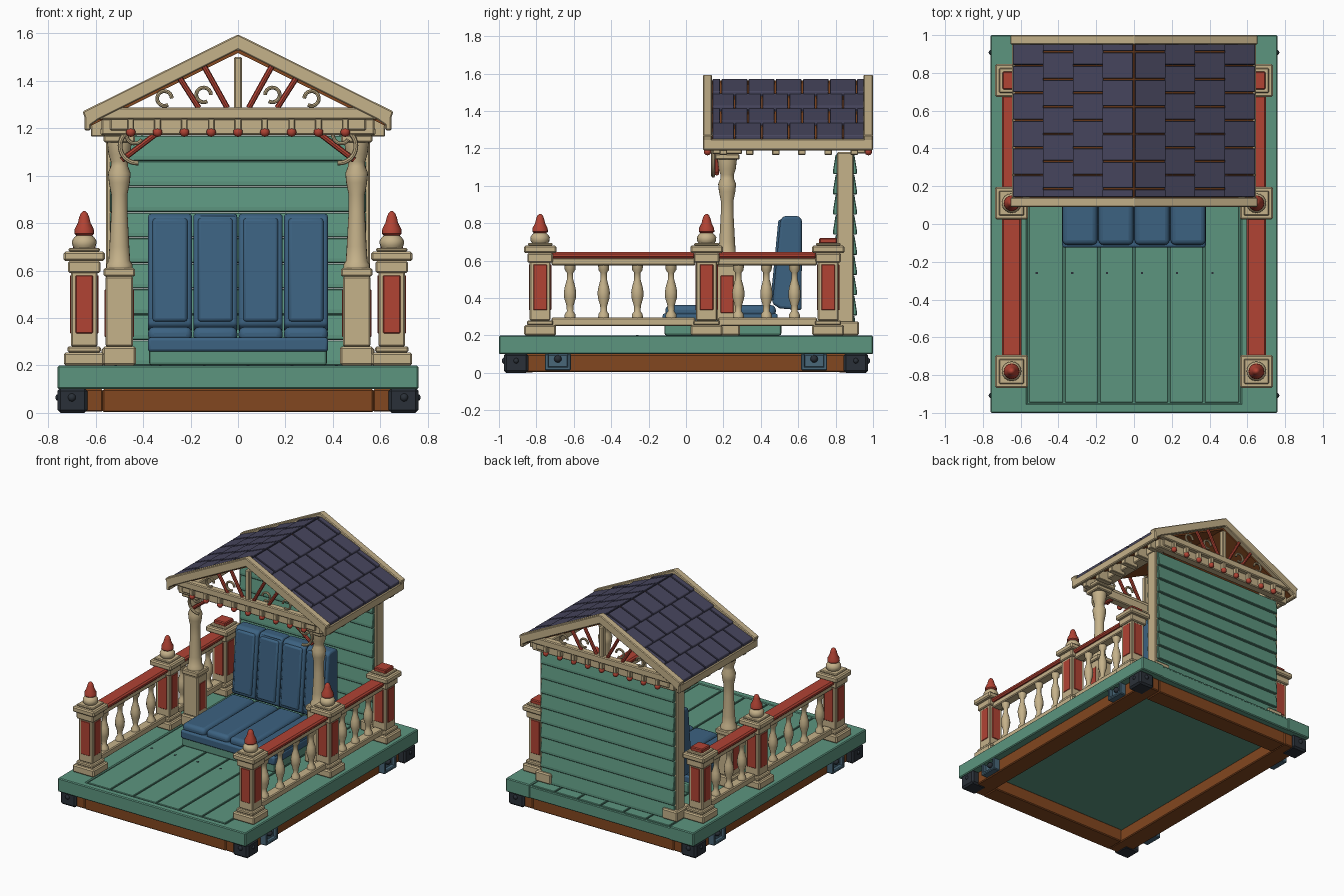
import bpy, bmesh, math
from mathutils import Vector

if "Cube" in bpy.data.objects:
    bpy.data.objects.remove(bpy.data.objects["Cube"])

def mat(name, c):
    m = bpy.data.materials.new(name)
    m.diffuse_color = (*c, 1)
    m.use_nodes = True
    m.node_tree.nodes["Principled BSDF"].inputs["Base Color"].default_value = m.diffuse_color
    return m

GREEN = mat("sage green", (0.107, 0.300, 0.212))
CREAM = mat("cream", (0.560, 0.445, 0.255))
RED = mat("brick red", (0.440, 0.056, 0.034))
BLUE = mat("cushion blue", (0.045, 0.122, 0.220))
SLATE = mat("slate", (0.062, 0.060, 0.110))
BROWN = mat("brown wood", (0.225, 0.063, 0.014))
DARK = mat("dark iron", (0.023, 0.030, 0.040))
STEEL = mat("bracket steel blue", (0.065, 0.135, 0.190))

def finish(name, bm, m, bevel=0, segs=1, smooth=False):
    bmesh.ops.recalc_face_normals(bm, faces=bm.faces[:])
    me = bpy.data.meshes.new(name)
    bm.to_mesh(me)
    bm.free()
    me.materials.append(m)
    o = bpy.data.objects.new(name, me)
    bpy.context.collection.objects.link(o)
    if bevel:
        b = o.modifiers.new("bevel", 'BEVEL')
        b.width, b.segments = bevel, segs
    if smooth:
        bpy.context.view_layer.objects.active = o
        o.select_set(True)
        bpy.ops.object.shade_smooth_by_angle(angle=math.radians(40))
        o.select_set(False)
    return o

def prism(name, pts, axis, a, b, m, bevel=0, segs=1, smooth=False):
    """Extrude a profile: axis 'y' takes (x,z) points, axis 'x' takes (y,z) points."""
    bm = bmesh.new()
    put = (lambda p, t: (p[0], t, p[1])) if axis == 'y' else (lambda p, t: (t, p[0], p[1]))
    lo = [bm.verts.new(put(p, a)) for p in pts]
    hi = [bm.verts.new(put(p, b)) for p in pts]
    bm.faces.new(lo)
    bm.faces.new(hi)
    for i in range(len(pts)):
        j = (i + 1) % len(pts)
        bm.faces.new((lo[i], lo[j], hi[j], hi[i]))
    return finish(name, bm, m, bevel, segs, smooth)

def box(name, x0, x1, y0, y1, z0, z1, m, bevel=0.006, segs=1, smooth=False):
    x0, x1 = min(x0, x1), max(x0, x1)
    return prism(name, [(x0, z0), (x1, z0), (x1, z1), (x0, z1)], 'y', y0, y1, m, bevel, segs, smooth)

def block(name, x, y, h, z0, z1, m, bevel=0.006):
    return box(name, x - h, x + h, y - h, y + h, z0, z1, m, bevel)

def lathe(name, x, y, prof, m, n=16):
    bm = bmesh.new()
    rings = [[bm.verts.new((x + r * math.cos(2 * math.pi * k / n), y + r * math.sin(2 * math.pi * k / n), z))
              for k in range(n)] for z, r in prof]
    for A, B in zip(rings, rings[1:]):
        for k in range(n):
            bm.faces.new((A[k], A[(k + 1) % n], B[(k + 1) % n], B[k]))
    bm.faces.new(rings[0])
    bm.faces.new(rings[-1])
    return finish(name, bm, m, smooth=True)

def tube(name, pts, r, m):
    cu = bpy.data.curves.new(name, 'CURVE')
    cu.dimensions, cu.bevel_depth, cu.bevel_resolution, cu.use_fill_caps = '3D', r, 2, True
    sp = cu.splines.new('POLY')
    sp.points.add(len(pts) - 1)
    for p, c in zip(sp.points, pts):
        p.co = (*c, 1)
    tmp = bpy.data.objects.new(name + "_path", cu)
    bpy.context.collection.objects.link(tmp)
    me = bpy.data.meshes.new_from_object(tmp.evaluated_get(bpy.context.evaluated_depsgraph_get()))
    bpy.data.objects.remove(tmp)
    bm = bmesh.new()
    bm.from_mesh(me)
    return finish(name, bm, m, smooth=True)

def arc(name, x, y, z, r, a0, a1, t, m):
    angs = [math.radians(a0 + (a1 - a0) * k / 14) for k in range(15)]
    return tube(name, [(x + r * math.cos(a), y, z + r * math.sin(a)) for a in angs], t, m)

def ball(name, x, y, z, r, m):
    bm = bmesh.new()
    bmesh.ops.create_uvsphere(bm, u_segments=12, v_segments=8, radius=r)
    bmesh.ops.translate(bm, verts=bm.verts[:], vec=Vector((x, y, z)))
    return finish(name, bm, m, smooth=True)

# deck: slab, boards with gaps, wide side boards
box("deck_slab", -.755, .755, -.995, .995, .10, .19, GREEN)
edges = [-.56, -.37, -.185, 0, .185, .37, .56]
for a, b in zip(edges, edges[1:]):
    box("deck_board", a + .005, b - .005, -.945, .99, .185, .2, GREEN, .003)
    for y in (-.26, .70):
        block("nail", (a + b) / 2 - .05, y, .006, .195, .202, DARK, 0)
box("deck_front_board", -.755, .755, -1, -.95, .10, .2, GREEN)
for s in (-1, 1):
    box("deck_side_board", s * .565, s * .76, -1, 1, .10, .2, GREEN)
    # underframe, corner feet and side brackets
    box("frame_side_beam", s * .57, s * .71, -.955, .955, .005, .10, BROWN)
    box("frame_cross_beam", -.57, .57, s * .885 - .07, s * .885 + .07, .003, .10, BROWN)
    for t in (-1, 1):
        box("corner_foot", s * .635, s * .76, t * .908 - .065, t * .908 + .065, 0, .105, DARK, .012)
        ball("foot_bolt", s * .70, t * .967, .065, .018, DARK)
        ball("foot_bolt", s * .755, t * .908, .065, .015, DARK)
        y = t * .685
        box("side_bracket_plate", s * .70, s * .73, y - .07, y + .07, .02, .10, STEEL)
        box("side_bracket_floor", s * .70, s * .758, y - .07, y + .07, .012, .035, STEEL)
        for e in (-.06, .06):
            box("side_bracket_cheek", s * .70, s * .758, y + e - .01, y + e + .01, .015, .10, STEEL, .004)
        ball("bracket_bolt", s * .735, y, .075, .02, DARK)

    # railing posts with red panels
    x = s * .648
    for y, knob in ((-.78, True), (.11, True), (.76, False)):
        block("post_base", x, y, .086, .2, .255, CREAM, .008)
        block("post_foot", x, y, .070, .255, .28, CREAM)
        block("post_shaft", x, y, .056, .28, .60, CREAM)
        block("post_neck", x, y, .068, .59, .64, CREAM)
        block("post_cap", x, y, .087, .64, .68, CREAM, .008)
        block("post_cap_top", x, y, .066, .68, .695, CREAM, .005)
        box("post_panel_front", x - .036, x + .036, y - .06, y + .06, .335, .58, RED, .003)
        box("post_panel_side", x - .06, x + .06, y - .036, y + .036, .335, .58, RED, .003)
        if knob:
            lathe("finial_base", x, y, [(.69, .04), (.705, .05), (.725, .052), (.74, .042), (.75, .03)], CREAM)
            lathe("finial", x, y, [(.745, .03), (.755, .042), (.775, .040), (.80, .027), (.825, .021),
                                   (.842, .014), (.85, .004)], RED)
        else:
            block("post_red_cap", x, y, .048, .69, .722, RED)

    # rails and turned balusters
    for y0, y1, ys in ((-.72, .05, (-.62, -.44, -.26, -.08)), (.17, .70, (.28, .43, .58))):
        box("lower_rail", x - .035, x + .035, y0, y1, .25, .295, CREAM)
        box("upper_rail", x - .035, x + .035, y0, y1, .575, .615, CREAM)
        box("handrail", x - .052, x + .052, y0, y1, .612, .645, RED, .01)
        for y in ys:
            lathe("baluster", x, y, [(.29, .030), (.315, .028), (.33, .017), (.36, .019), (.40, .031), (.43, .033),
                                     (.46, .028), (.50, .017), (.535, .017), (.55, .028), (.58, .030)], CREAM, 12)

    # porch column on its pedestal
    x, y = s * .50, .22
    block("pedestal_base", x, y, .07, .2, .28, CREAM, .008)
    block("pedestal", x, y, .058, .28, .575, CREAM)
    box("pedestal_panel", x - .062, x + .062, y - .035, y + .035, .32, .52, RED, .003)
    block("pedestal_cap", x, y, .066, .575, .61, CREAM)
    lathe("column", x, y, [(.605, .056), (.625, .056), (.64, .046), (.70, .042), (.85, .034), (.92, .034), (.97, .044),
                           (1.01, .048), (1.04, .036), (1.06, .036), (1.09, .046), (1.14, .052), (1.16, .052)], CREAM, 20)
    block("column_capital", x, y, .066, 1.14, 1.17, CREAM)
    block("column_abacus", x, y, .08, 1.17, 1.2, CREAM)
    # rear wall post
    box("wall_post", s * .50, s * .556, .808, .895, .2, 1.18, CREAM)
    box("wall_post_base", s * .45, s * .575, .765, .925, .2, .275, CREAM, .008)
    # roof bearing beam, rafter tails, eave fascia
    box("roof_beam", s * .46, s * .54, .12, .97, 1.19, 1.25, CREAM)
    for k in range(6):
        yc = .20 + k * .14
        box("rafter_tail", s * .50, s * .62, yc - .02, yc + .02, 1.165, 1.25, CREAM, .004)
    box("eave_fascia", s * .62, s * .647, .09, 1, 1.19, 1.25, CREAM)

# clapboard rear wall, lapped on both faces
for k in range(9):
    z = .2 + k * .1078
    prism("wall_board", [(.786, z), (.914, z), (.914, z + .02), (.90, z + .106), (.80, z + .106), (.786, z + .02)],
          'x', -.54, .54, GREEN, .004)

# roof sheathing and shingles
K = .496
prism("roof_sheathing", [(0, 1.562), (.635, 1.562 - K * .635), (.635, 1.517 - K * .635), (0, 1.517),
                         (-.635, 1.517 - K * .635), (-.635, 1.562 - K * .635)], 'y', .13, .965, BROWN)
for s in (-1, 1):
    for i in range(4):
        x0, x1 = .004 + .158 * i, .158 * (i + 1) + .008
        y = .140 - (.072 if i % 2 else 0) - .095
        while y < .95:
            a, b = max(y, .142), min(y + .138, .955)
            if b - a > .02:
                f = lambda x, d: (s * x, 1.562 + d - K * x)
                prism("shingle", [f(x0, -.004), f(x0, .012), f(x1, .026), f(x1, -.004)], 'y', a, b, SLATE, .003)
            y += .145

# gables front and back: bargeboards, tie beam, frieze, ornaments, red beads
for yb, d in ((.09, 1), (1.0, -1)):
    Y = lambda t: yb + d * t
    span = lambda t0, t1: sorted((Y(t0), Y(t1)))
    prism("bargeboard", [(0, 1.595), (.655, 1.27), (.632, 1.205), (.585, 1.238), (0, 1.53),
                         (-.585, 1.238), (-.632, 1.205), (-.655, 1.27)], 'y', *span(0, .05), CREAM, .005)
    box("tie_beam", -.59, .59, *span(.01, .06), 1.237, 1.287, CREAM)
    box("frieze", -.575, .575, *span(.04, .10), 1.172, 1.24, CREAM)
    box("king_post", -.017, .017, *span(.015, .05), 1.28, 1.50, CREAM)
    for k in range(-4, 5):
        box("frieze_block", k * .113 - .014, k * .113 + .014, *span(.012, .05), 1.19, 1.24, CREAM, .004)
        ball("red_bead", k * .113, Y(.025), 1.183, .02, RED)
    for s in (-1, 1):
        tube("gable_strut", [(s * .045, Y(.03), 1.285), (s * .148, Y(.03), 1.47)], .012, RED)
        tube("gable_strut", [(s * .165, Y(.03), 1.285), (s * .248, Y(.03), 1.415)], .012, RED)
        for cx, cz in ((.145, 1.34), (.31, 1.325)):
            a0 = -120 if s > 0 else 300
            arc("gable_scroll", s * cx, Y(.03), cz, .031, a0, a0 + s * 300, .008, CREAM)
for s in (-1, 1):
    # corner brackets under the front frieze
    tube("corner_brace", [(s * .49, .165, 1.065), (s * .34, .165, 1.18)], .012, RED)
    a0 = 75 if s > 0 else 105
    arc("corner_scroll", s * .425, .145, 1.125, .072, a0, a0 - s * 170, .010, CREAM)
    arc("corner_curl", s * .435, .145, 1.17, .035, 0, 330, .008, CREAM)

# bench: plinth, seat pad and four seat and back cushions
box("bench_plinth", -.375, .375, -.115, .51, .2, .27, GREEN, .012, 2)
box("seat_pad", -.38, .38, -.125, .49, .258, .318, BLUE, .012, 2, True)
for k in range(4):
    a = -.382 + k * .191
    box("seat_cushion", a + .003, a + .188, -.11, .48, .30, .362, BLUE, .025, 3, True)
    prism("back_cushion", [(.462, .37), (.50, .345), (.618, .335), (.62, .82), (.60, .84), (.525, .84), (.505, .82)],
          'x', a + .003, a + .188, BLUE, .016, 3, True)
    prism("back_cushion_face", [(.452, .385), (.49, .385), (.53, .82), (.494, .82)],
          'x', a + .022, a + .169, BLUE, .012, 2, True)
